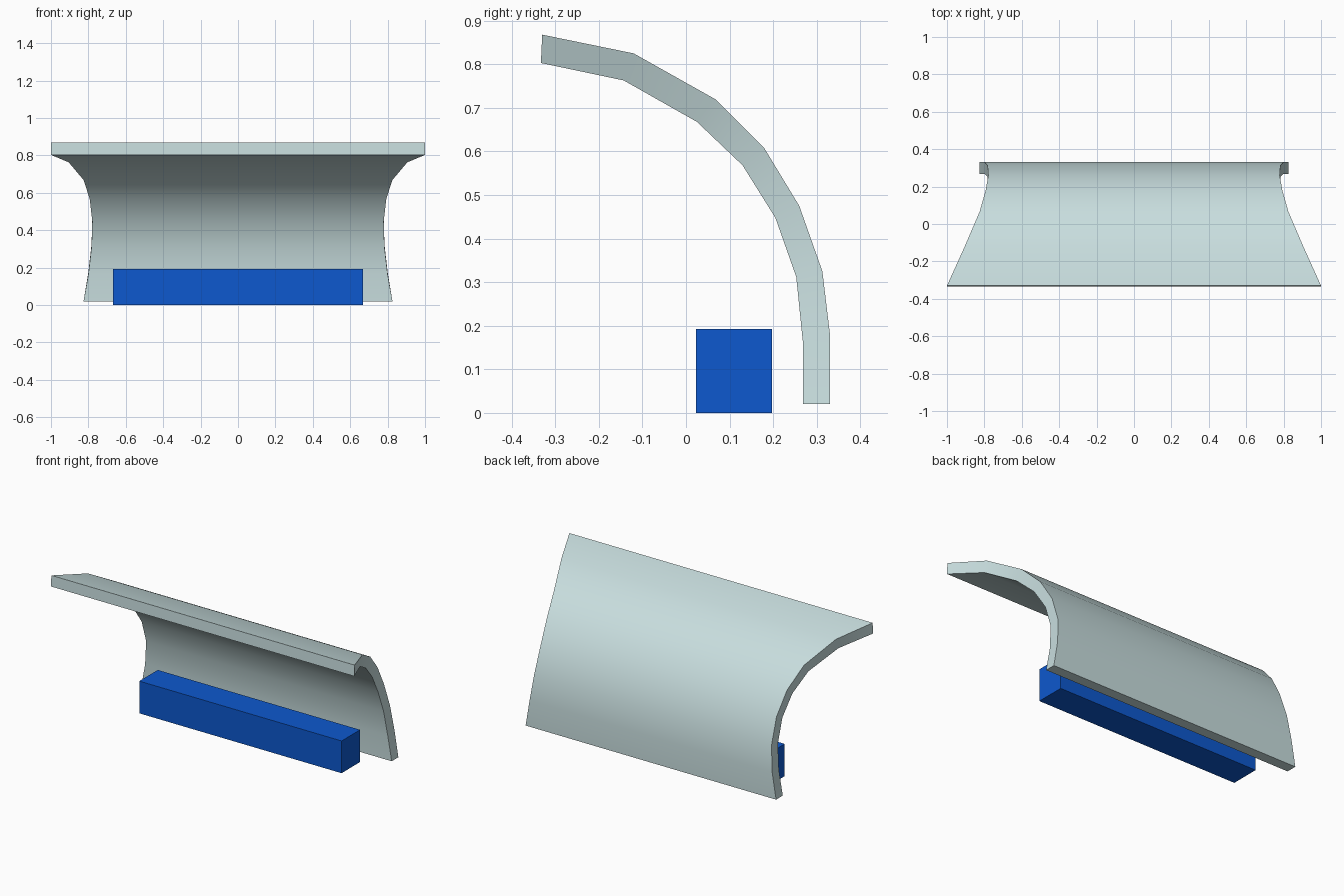
import bpy, bmesh, math

if "Cube" in bpy.data.objects:
    bpy.data.objects.remove(bpy.data.objects["Cube"])


def material(name, rgb):
    m = bpy.data.materials.new(name)
    m.diffuse_color = (*rgb, 1)
    m.use_nodes = True
    m.node_tree.nodes["Principled BSDF"].inputs["Base Color"].default_value = m.diffuse_color
    return m


def add_object(name, bm, mat):
    bmesh.ops.recalc_face_normals(bm, faces=bm.faces)
    mesh = bpy.data.meshes.new(name)
    bm.to_mesh(mesh)
    bm.free()
    mesh.materials.append(mat)
    obj = bpy.data.objects.new(name, mesh)
    bpy.context.collection.objects.link(obj)
    return obj


pale = material("pale grey green", (0.58, 0.73, 0.735))
blue = material("strong blue", (0.004, 0.098, 0.62))

# Curved shield: outer (y, z), inner (y, z), half width at each station
stations = [
    (-0.330, 0.868, -0.333, 0.803, 1.000),
    (-0.120, 0.825, -0.143, 0.763, 0.905),
    (0.067, 0.720, 0.025, 0.668, 0.825),
    (0.180, 0.607, 0.130, 0.568, 0.793),
    (0.260, 0.475, 0.205, 0.448, 0.779),
    (0.313, 0.325, 0.253, 0.312, 0.783),
    (0.331, 0.175, 0.268, 0.165, 0.800),
    (0.331, 0.020, 0.268, 0.020, 0.826),
]
bm = bmesh.new()
rings = [[bm.verts.new(p) for p in ((-w, oy, oz), (w, oy, oz), (w, iy, iz), (-w, iy, iz))]
         for oy, oz, iy, iz, w in stations]
for a, b in zip(rings, rings[1:]):
    for i in range(4):
        j = (i + 1) % 4
        bm.faces.new((a[i], a[j], b[j], b[i]))
bm.faces.new(rings[0])
bm.faces.new(rings[-1])
shield = add_object("curved_shield", bm, pale)
bpy.context.view_layer.objects.active = shield
shield.select_set(True)
bpy.ops.object.shade_smooth_by_angle(angle=math.radians(35))

# Long base block
bm = bmesh.new()
bmesh.ops.create_cube(bm, size=1)
for v in bm.verts:
    v.co = (v.co.x * 1.334, 0.11 + v.co.y * 0.174, 0.096 + v.co.z * 0.192)
add_object("base_block", bm, blue)
